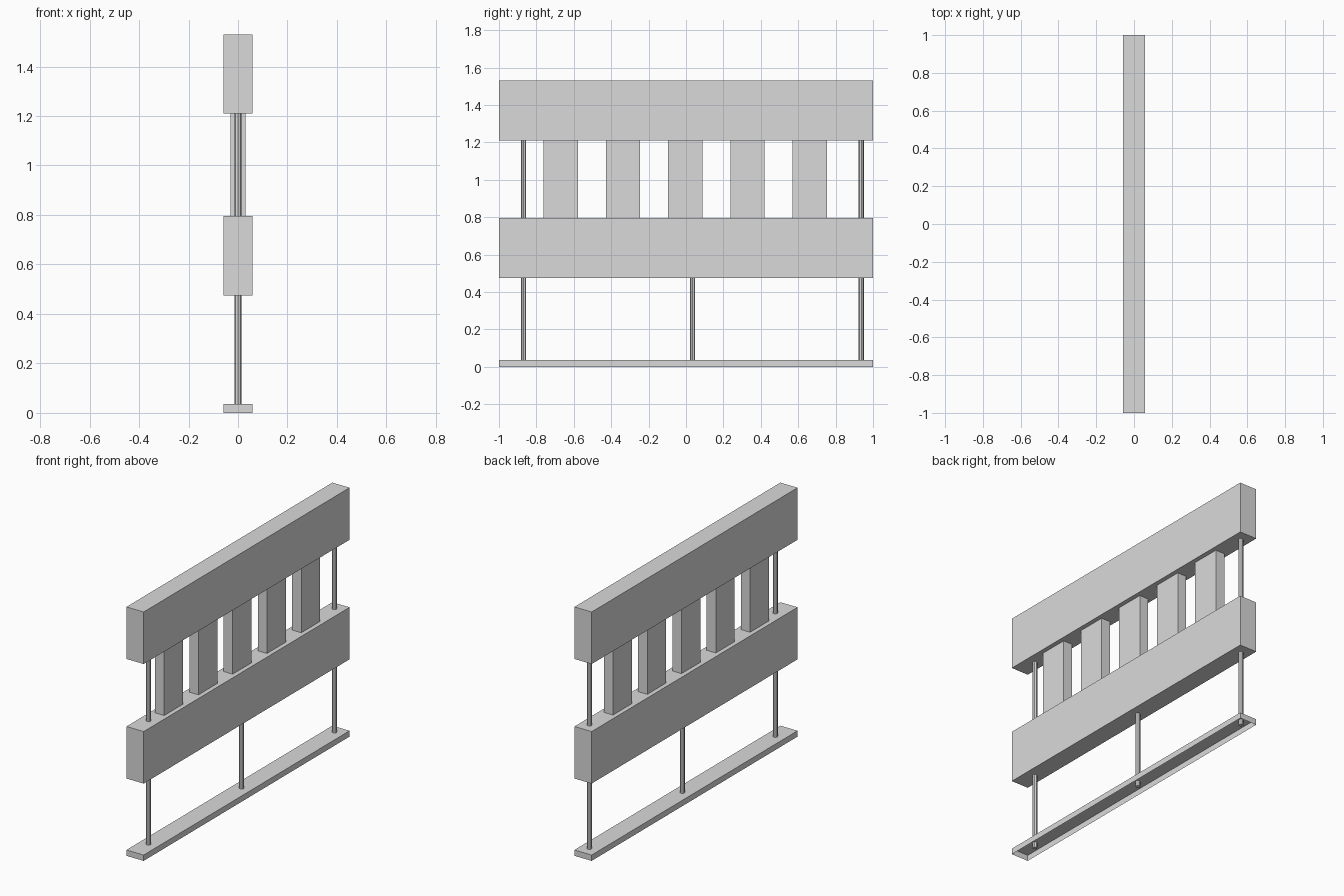
import bpy
import bmesh
from mathutils import Matrix, Vector

cube = bpy.data.objects.get("Cube")
if cube:
    bpy.data.objects.remove(cube, do_unlink=True)

GREY = (0.7, 0.7, 0.7, 1.0)
grey = bpy.data.materials.new("light grey")
grey.use_nodes = True
grey.diffuse_color = GREY
grey.node_tree.nodes["Principled BSDF"].inputs["Base Color"].default_value = GREY


def add_object(name, bm):
    mesh = bpy.data.meshes.new(name)
    bm.to_mesh(mesh)
    bm.free()
    mesh.materials.append(grey)
    obj = bpy.data.objects.new(name, mesh)
    bpy.context.collection.objects.link(obj)
    return obj


def add_box(name, width, length, y, bottom, top, open_below=False):
    bm = bmesh.new()
    place = Matrix.Translation((0, y, (bottom + top) / 2))
    size = Matrix.Diagonal(Vector((width, length, top - bottom, 1)))
    bmesh.ops.create_cube(bm, size=1, matrix=place @ size)
    if open_below:
        bm.normal_update()
        under = [f for f in bm.faces if f.normal.z < -0.5]
        bmesh.ops.delete(bm, geom=under, context='FACES_ONLY')
    return add_object(name, bm)


def add_post(name, y, bottom, top):
    bm = bmesh.new()
    bmesh.ops.create_cone(bm, cap_ends=True, segments=8,
                          radius1=POST_RADIUS, radius2=POST_RADIUS,
                          depth=top - bottom,
                          matrix=Matrix.Translation((0, y, (bottom + top) / 2)))
    return add_object(name, bm)


WIDTH, LENGTH = 0.117, 2.0
POST_RADIUS = 0.0135
BASE_TOP = 0.036
LOW_BOTTOM, LOW_TOP = 0.475, 0.795
HIGH_BOTTOM, HIGH_TOP = 1.21, 1.53

# Hollow floor channel and the two thick rails
add_box("floor_channel", WIDTH, LENGTH, 0, 0, BASE_TOP, open_below=True)
add_box("lower_rail", WIDTH, LENGTH, 0, LOW_BOTTOM, LOW_TOP)
add_box("upper_rail", WIDTH, LENGTH, 0, HIGH_BOTTOM, HIGH_TOP)

# Five wide slats between the rails
for i in range(5):
    add_box(f"slat_{i + 1}", 0.062, 0.183, -0.004 + (i - 2) * 0.333, LOW_TOP, HIGH_BOTTOM)

# Thin posts: the end ones reach the upper rail, the middle one the lower rail
add_post("front_post", -0.868, 0.003, HIGH_BOTTOM)
add_post("middle_post", 0.035, 0.003, LOW_BOTTOM)
add_post("back_post", 0.937, 0.003, HIGH_BOTTOM)
